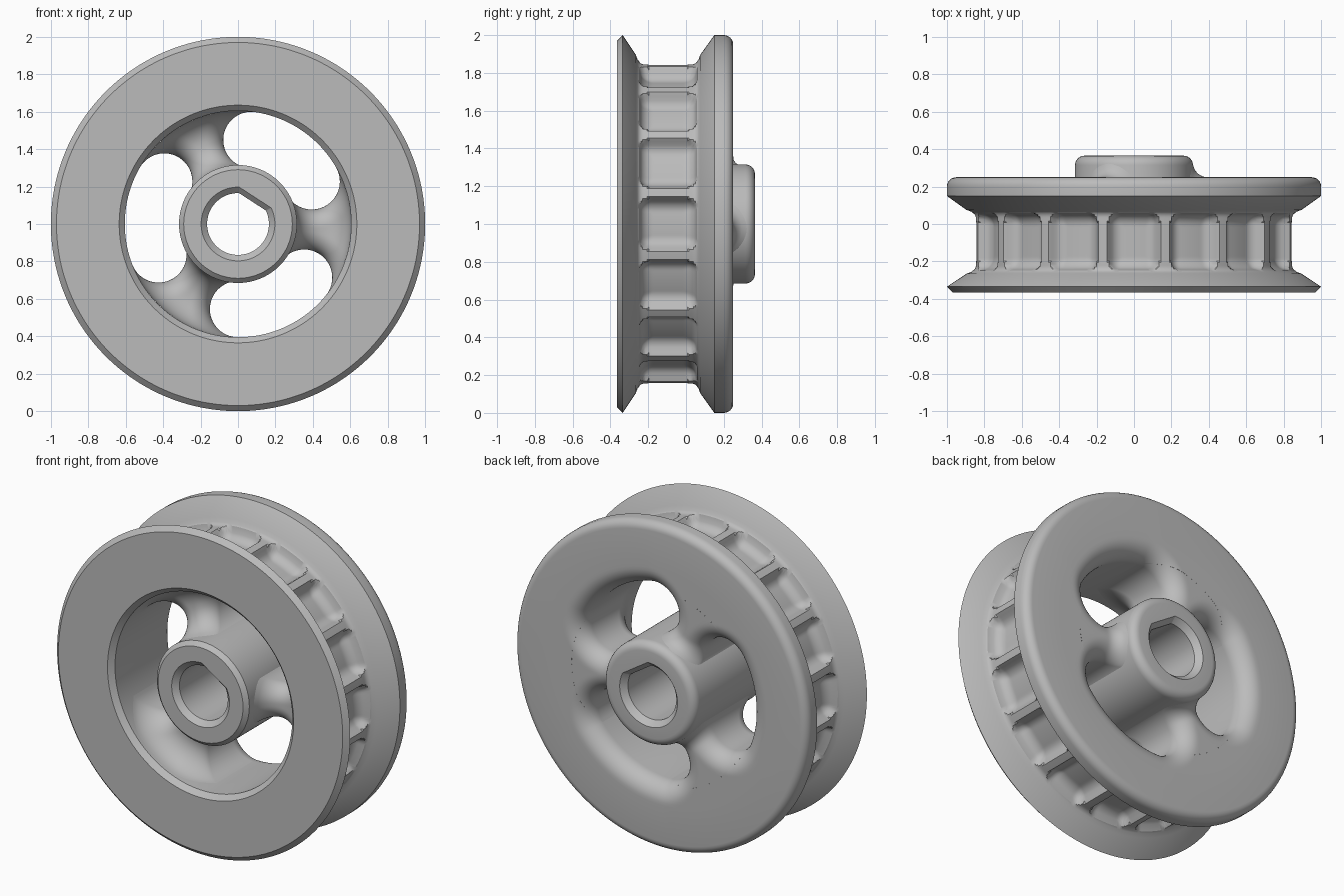
import bpy, math
from math import sin, cos, pi, radians, sqrt

cube = bpy.data.objects.get("Cube")
if cube:
    bpy.data.objects.remove(cube)

metal = bpy.data.materials.new("plain_grey")
metal.use_nodes = True
grey = (0.5, 0.5, 0.5, 1)
metal.diffuse_color = grey
metal.node_tree.nodes["Principled BSDF"].inputs["Base Color"].default_value = grey

# Main dimensions
BACK, FRONT = 0.25, -0.365
HUB, WALL, MID, SLOT = 0.315, 0.605, 0.455, 0.15
SLOT_CENTRE, SLOT_HALF = radians(55.5), radians(25.5)
SPOKE_FRONT = -0.17


def polar(r, a, y):
    return (r * cos(a), y, 1 + r * sin(a))


def wrap(a, period):
    return (a + period / 2) % period - period / 2


def quarter(t, size):
    """Height of a quarter-round at distance t from its start."""
    t = min(max(t, 0), size)
    return size - sqrt(size * size - (size - t) ** 2)


def slot_distance(r, a):
    """Distance from the nearest curved slot."""
    a = abs(wrap(a - SLOT_CENTRE, 2 * pi / 3))
    if a <= SLOT_HALF:
        return abs(r - MID) - SLOT
    return sqrt(r * r + MID * MID - 2 * r * MID * cos(a - SLOT_HALF)) - SLOT


def skin(name, rings, closed):
    """Join equal loops of points into a surface."""
    n, m = len(rings), len(rings[0])
    verts = [p for ring in rings for p in ring]
    faces = []
    for i in range(n if closed else n - 1):
        k = (i + 1) % n
        for j in range(m):
            l = (j + 1) % m
            faces.append((i * m + j, i * m + l, k * m + l, k * m + j))
    mesh = bpy.data.meshes.new(name)
    mesh.from_pydata(verts, [], faces)
    mesh.materials.append(metal)
    obj = bpy.data.objects.new(name, mesh)
    bpy.context.collection.objects.link(obj)
    bpy.ops.object.select_all(action='DESELECT')
    obj.select_set(True)
    bpy.context.view_layer.objects.active = obj
    bpy.ops.object.mode_set(mode='EDIT')
    bpy.ops.mesh.select_all(action='SELECT')
    bpy.ops.mesh.normals_make_consistent(inside=False)
    bpy.ops.object.mode_set(mode='OBJECT')
    bpy.ops.object.shade_smooth_by_angle(angle=radians(32))
    return obj


def lathe(name, profile, steps):
    rings = []
    for i in range(steps):
        a = 2 * pi * i / steps
        rings.append([polar(r, a, y) for r, y in profile(a)])
    return skin(name, rings, True)


def corner(r, y, size, steps=6):
    """Rounded outer back corner, from the side to the back face."""
    return [(r - size + size * cos(t), y - size + size * sin(t))
            for t in [pi / 2 * i / steps for i in range(steps + 1)]]


# Grooved rim with sixteen pockets and flared slot edges at the back
def groove_radius(a, y):
    # fillets up to the flanges
    base = 0.855 + quarter(y + 0.265, 0.04) + quarter(0.075 - y, 0.04)
    # rounded rectangular pocket
    x = abs(wrap(a, pi / 8)) * 0.855
    round_off = 0.06
    dx, dy = x - 0.137 + round_off, abs(y + 0.095) - 0.152 + round_off
    gap = math.hypot(max(dx, 0), max(dy, 0)) + min(max(dx, dy), 0) - round_off
    if gap >= 0:
        return base
    return min(base, 0.855) - (0.07 - quarter(-gap, 0.07))


def rim_profile(a):
    pts = [(WALL, -0.335), (0.635, FRONT), (0.97, FRONT), (1.0, -0.335)]
    rows = 40
    for i in range(rows + 1):
        y = -0.265 + 0.34 * i / rows
        pts.append((groove_radius(a, y), y))
    pts += [(1.0, 0.15)] + corner(1.0, BACK, 0.05)
    for i in range(12, -1, -1):
        r = WALL + 0.12 * (i / 12) ** 2
        pts.append((r, BACK - quarter(slot_distance(r, a), 0.11)))
    return pts


lathe("grooved_rim", rim_profile, 480)


# Hub with a bore that has one flat side
def hub_profile(a):
    flat = radians(31)
    off = abs(wrap(a - radians(57), 2 * pi))
    k = cos(flat) / cos(off) if off < flat else 1
    bore = 0.165 * k
    lip = 0.197 * k
    return ([(bore, FRONT + 0.03), (lip, FRONT), (0.29, FRONT), (HUB, FRONT + 0.025)]
            + corner(HUB, -FRONT, 0.05)
            + [(lip, -FRONT), (bore, -FRONT - 0.035)])


lathe("hub", hub_profile, 360)


# Three saddle-shaped spokes that blend into the hub and the rim
def spoke(name, centre):
    rings = []
    for i in range(33):
        r = MID - SLOT * cos(pi * i / 32)
        c = (r * r + MID * MID - SLOT * SLOT) / (2 * r * MID)
        half = pi / 3 - SLOT_HALF - math.acos(min(1, c))
        front, back = [], []
        for j in range(33):
            a = centre + half * sin(pi / 2 * (j / 16 - 1))
            d = slot_distance(r, a)
            yf = SPOKE_FRONT - quarter(r - HUB, 0.14) - quarter(WALL - r, 0.14)
            yb = BACK + quarter(r - HUB, 0.08)
            front.append(polar(r, a, yf + quarter(d, 0.1)))
            back.append(polar(r, a, yb - quarter(d, 0.11)))
        rings.append(front + back[::-1])
    return skin(name, rings, False)


for n in range(3):
    spoke(f"spoke_{n + 1}", SLOT_CENTRE + pi / 3 + n * 2 * pi / 3)
